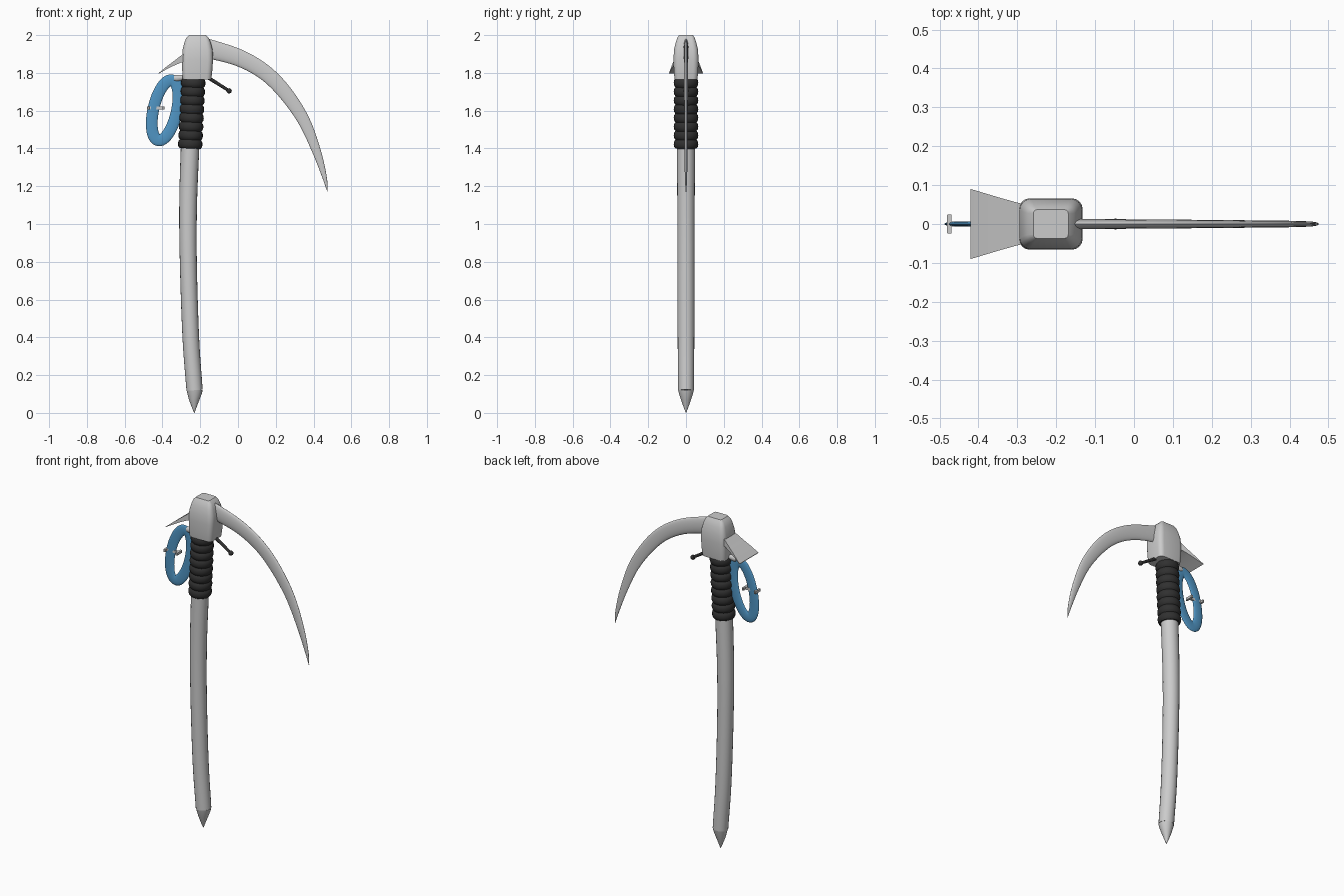
import bpy, bmesh, math
from mathutils import Vector

if "Cube" in bpy.data.objects:
    bpy.data.objects.remove(bpy.data.objects["Cube"])


def colour(ob, name, rgb):
    m = bpy.data.materials.get(name) or bpy.data.materials.new(name)
    m.diffuse_color = (*rgb, 1)
    m.use_nodes = True
    m.node_tree.nodes["Principled BSDF"].inputs["Base Color"].default_value = m.diffuse_color
    ob.data.materials.append(m)


def loft(name, rings, closed=False, angle=35):
    """Skin a list of equal-length point rings."""
    bm = bmesh.new()
    vr = [[bm.verts.new(p) for p in r] for r in rings]
    n = len(vr[0])
    for i in range(len(vr) if closed else len(vr) - 1):
        a, b = vr[i], vr[(i + 1) % len(vr)]
        for j in range(n):
            bm.faces.new((a[j], a[(j + 1) % n], b[(j + 1) % n], b[j]))
    if not closed:
        bm.faces.new(vr[0])
        bm.faces.new(vr[-1])
    bmesh.ops.recalc_face_normals(bm, faces=bm.faces[:])
    me = bpy.data.meshes.new(name)
    bm.to_mesh(me)
    bm.free()
    ob = bpy.data.objects.new(name, me)
    bpy.context.collection.objects.link(ob)
    bpy.ops.object.select_all(action='DESELECT')
    ob.select_set(True)
    bpy.context.view_layer.objects.active = ob
    bpy.ops.object.shade_smooth_by_angle(angle=math.radians(angle))
    return ob


def spline(keys, steps=5):
    """Catmull-Rom through tuples of values."""
    k = [Vector(p) for p in keys]
    k = [k[0] * 2 - k[1]] + k + [k[-1] * 2 - k[-2]]
    out = []
    for i in range(1, len(k) - 2):
        a, b, c, d = k[i - 1:i + 3]
        for s in range(steps):
            t = s / steps
            out.append(0.5 * (2 * b + (c - a) * t + (2 * a - 5 * b + 4 * c - d) * t * t
                              + (3 * b - a - 3 * c + d) * t ** 3))
    return out + [k[-2]]


def sweep(name, path, closed=False, seg=20, angle=35):
    """Elliptical tube along (x, z, half width in plane, half width in y)."""
    n, rings = len(path), []
    for i, (x, z, r, ry) in enumerate(path):
        a = path[(i - 1) % n if closed else max(i - 1, 0)]
        b = path[(i + 1) % n if closed else min(i + 1, n - 1)]
        t = Vector((b[0] - a[0], 0, b[1] - a[1])).normalized()
        side = Vector((t.z, 0, -t.x))
        rings.append([Vector((x, 0, z)) + side * r * math.cos(u) + Vector((0, ry * math.sin(u), 0))
                      for u in (2 * math.pi * j / seg for j in range(seg))])
    return loft(name, rings, closed, angle)


def rounded_rect(cx, z, hx, hy, rad, k=5):
    pts = []
    for q, (sx, sy) in enumerate(((1, 1), (-1, 1), (-1, -1), (1, -1))):
        for s in range(k):
            u = math.pi / 2 * (q + s / (k - 1))
            pts.append(Vector((cx + sx * (hx - rad) + rad * math.cos(u),
                               sy * (hy - rad) + rad * math.sin(u), z)))
    return pts


# Bowed shaft with a pointed spike foot
shaft = spline([(-.23, .12, .043, .042), (-.25, .4, .044, .044), (-.263, .8, .045, .045),
                (-.264, 1.1, .047, .046), (-.254, 1.4, .049, .048), (-.236, 1.78, .05, .048)])
sweep("shaft", shaft)
sweep("foot_spike", [(-.231, 0, .001, .001), (-.232, .02, .009, .009), (-.232, .07, .028, .027),
                     (-.23, .105, .039, .038), (-.23, .122, .043, .042)])

# Ribbed black grip
ribs, per, path = 8, 6, []
for i in range(ribs * per + 1):
    f = i / (ribs * per)
    r = .056 + .009 * abs(math.sin(math.pi * i / per)) ** .6
    path.append((-.254 + .018 * f, 1.4 + .37 * f, r, r))
colour(sweep("grip", path, angle=40), "black_rubber", (.03, .03, .03))

# Head block
loft("head", [rounded_rect(*s) for s in (
    (-.217, 1.765, .075, .060, .025), (-.216, 1.80, .079, .064, .027),
    (-.214, 1.87, .082, .066, .028), (-.214, 1.92, .080, .064, .028),
    (-.214, 1.96, .070, .055, .024), (-.214, 1.985, .060, .046, .018),
    (-.214, 2.0, .045, .037, .010))])

# Curved pick
sweep("pick", spline([(-.2, 1.936, .052, .013), (-.14, 1.924, .05, .013), (.01, 1.878, .045, .012),
                      (.14, 1.804, .041, .011), (.247, 1.698, .038, .010), (.347, 1.55, .032, .009),
                      (.416, 1.385, .023, .008), (.458, 1.248, .012, .006), (.474, 1.17, .001, .002)]))

# Flared adze blade
loft("adze", [[(x, -w, lo), (x, w, lo), (x, w, hi), (x, -w, hi)] for x, w, lo, hi in (
    (-.26, .045, 1.865, 1.925), (-.30, .055, 1.855, 1.893), (-.34, .066, 1.838, 1.862),
    (-.38, .078, 1.818, 1.832), (-.42, .09, 1.796, 1.799))])

# Trigger pin with ball end
dark = (.03, .03, .03)
colour(sweep("trigger_pin", [(-.19, 1.795, .010, .010), (-.05, 1.707, .008, .008)], seg=12),
       "black_rubber", dark)
bpy.ops.mesh.primitive_uv_sphere_add(segments=16, ring_count=8, radius=.014, location=(-.047, 0, 1.705))
ball = bpy.context.object
ball.name = "trigger_ball"
bpy.ops.object.shade_smooth()
colour(ball, "black_rubber", dark)

# Flat blue wrist loop hanging beside the grip
blue, tilt, loop = (.08, .30, .55), math.radians(13), []
for i in range(48):
    u = 2 * math.pi * i / 48
    a, b = .163 * math.cos(u), .062 * math.sin(u)
    loop.append((-.386 + a * math.sin(tilt) + b * math.cos(tilt),
                 1.602 + a * math.cos(tilt) - b * math.sin(tilt), .031, .007))
colour(sweep("wrist_loop", loop, closed=True, seg=14), "blue_webbing", blue)

# Buckle frame around the loop, and the clip joining it to the head
for i, (cx, cy, hx, hy) in enumerate(((-.435, .019, .046, .006), (-.435, -.019, .046, .006),
                                      (-.475, 0, .006, .025), (-.395, 0, .006, .025))):
    loft(f"buckle_bar_{i + 1}", [rounded_rect(cx, z, hx, hy, .002, 2) for z in (1.607, 1.622)])
sweep("loop_clip", [(-.34, 1.772, .014, .012), (-.325, 1.772, .018, .014), (-.29, 1.775, .014, .012),
                    (-.26, 1.785, .014, .012)], seg=12)
